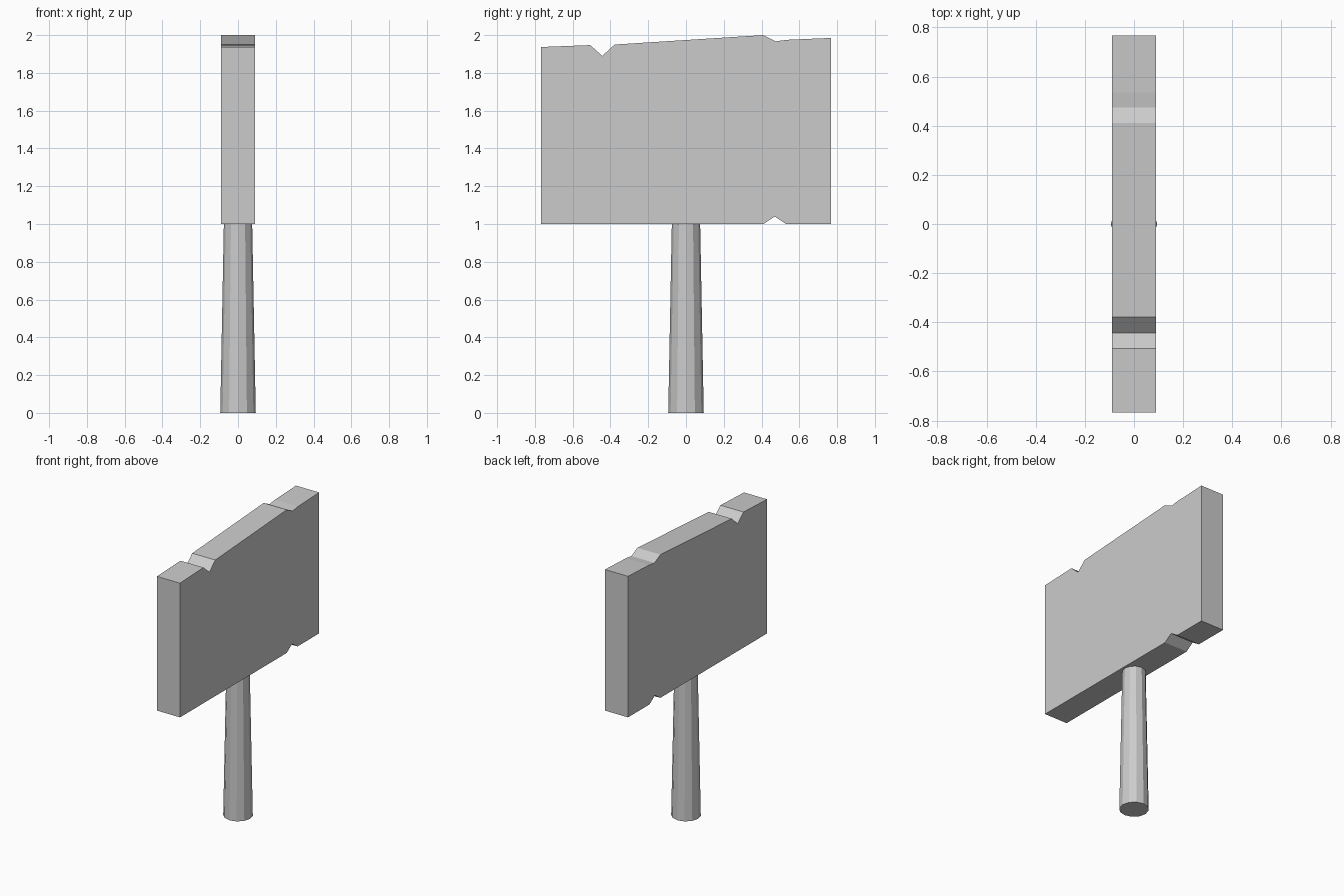
import bpy
import bmesh

cube = bpy.data.objects.get("Cube")
if cube:
    bpy.data.objects.remove(cube, do_unlink=True)

# Single plain grey
grey = bpy.data.materials.new("light_grey")
grey.use_nodes = True
colour = (0.6, 0.6, 0.6, 1)
grey.diffuse_color = colour
grey.node_tree.nodes["Principled BSDF"].inputs["Base Color"].default_value = colour


def add_object(name, bm):
    bmesh.ops.recalc_face_normals(bm, faces=bm.faces)
    mesh = bpy.data.meshes.new(name)
    bm.to_mesh(mesh)
    bm.free()
    mesh.materials.append(grey)
    obj = bpy.data.objects.new(name, mesh)
    bpy.context.collection.objects.link(obj)
    return obj


# Board: chipped outline (y, z) extruded across its thickness
half_thickness = 0.089
outline = [
    (-0.767, 1.0), (0.41, 1.0), (0.47, 1.04), (0.53, 1.0), (0.767, 1.0),
    (0.767, 1.985), (0.535, 1.975), (0.475, 1.967), (0.41, 2.0),
    (-0.378, 1.95), (-0.443, 1.89), (-0.507, 1.947), (-0.767, 1.937),
]
bm = bmesh.new()
side = bm.faces.new([bm.verts.new((-half_thickness, y, z)) for y, z in outline])
grown = bmesh.ops.extrude_face_region(bm, geom=[side], use_keep_orig=True)
verts = [v for v in grown["geom"] if isinstance(v, bmesh.types.BMVert)]
bmesh.ops.translate(bm, verts=verts, vec=(2 * half_thickness, 0, 0))
add_object("sign_board", bm)

# Post: tapered round stake
bpy.ops.mesh.primitive_cone_add(vertices=12, radius1=0.094, radius2=0.075,
                                depth=1.0, location=(0, 0, 0.5))
post = bpy.context.object
post.name = "post"
post.data.materials.append(grey)
